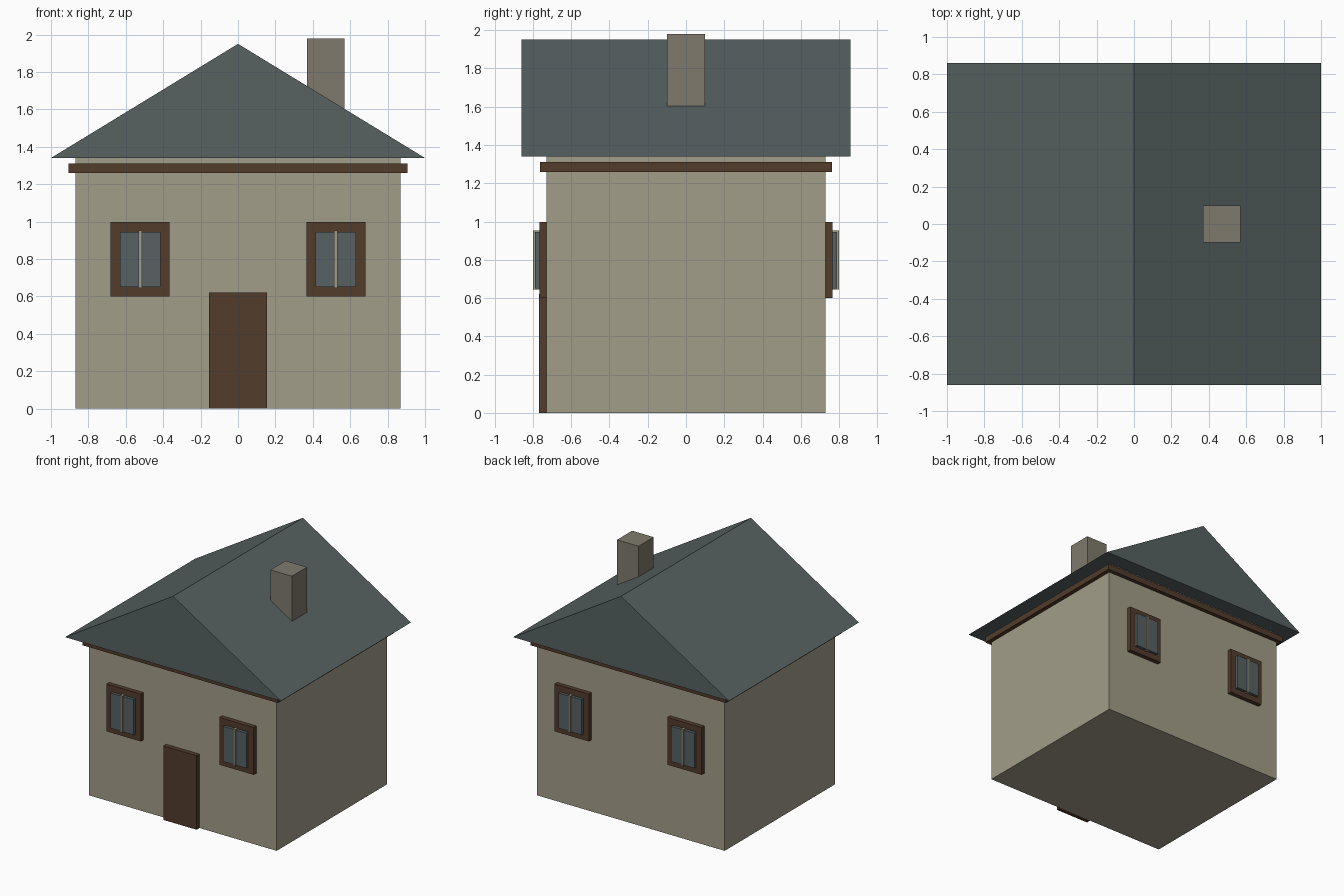
import bpy
import bmesh

cube = bpy.data.objects.get("Cube")
if cube:
    bpy.data.objects.remove(cube, do_unlink=True)


def material(name, rgb):
    mat = bpy.data.materials.new(name)
    mat.use_nodes = True
    mat.diffuse_color = (*rgb, 1)
    mat.node_tree.nodes["Principled BSDF"].inputs["Base Color"].default_value = (*rgb, 1)
    return mat


plaster = material("plaster", (0.36, 0.34, 0.25))
slate = material("slate", (0.095, 0.12, 0.12))
timber = material("dark timber", (0.085, 0.045, 0.025))
stone = material("chimney stone", (0.21, 0.195, 0.15))
glass = material("window glass", (0.095, 0.12, 0.125))


def finish(name, bm, mat):
    bmesh.ops.recalc_face_normals(bm, faces=bm.faces)
    mesh = bpy.data.meshes.new(name)
    bm.to_mesh(mesh)
    bm.free()
    mesh.materials.append(mat)
    obj = bpy.data.objects.new(name, mesh)
    bpy.context.collection.objects.link(obj)
    return obj


def box(name, x, y, z, mat):
    """Box spanning the given (low, high) range on each axis."""
    bm = bmesh.new()
    bmesh.ops.create_cube(bm, size=1)
    for v in bm.verts:
        for i, (low, high) in enumerate((x, y, z)):
            v.co[i] = low if v.co[i] < 0 else high
    return finish(name, bm, mat)


# Walls and the timber band under the eaves
box("walls", (-0.87, 0.87), (-0.73, 0.73), (0, 1.345), plaster)
box("eaves_band", (-0.905, 0.905), (-0.763, 0.763), (1.26, 1.31), timber)

# Gabled roof: a triangle extruded from front to back
bm = bmesh.new()
gable = bm.faces.new([bm.verts.new((x, -0.86, z)) for x, z in ((-1, 1.34), (1, 1.34), (0, 1.95))])
sweep = bmesh.ops.extrude_face_region(bm, geom=[gable], use_keep_orig=True)
for v in sweep["geom"]:
    if isinstance(v, bmesh.types.BMVert):
        v.co.y = 0.86
finish("roof", bm, slate)

# Chimney on the left slope, and the front door
box("chimney", (0.37, 0.57), (-0.1, 0.1), (1.5, 1.98), stone)
box("door", (-0.155, 0.155), (-0.768, -0.72), (0, 0.62), timber)

# Two windows on the front and two on the back
for side, d in (("front", -1), ("back", 1)):
    for hand, s in (("right", -1), ("left", 1)):
        def panel(part, half, depth, z, mat):
            cx = 0.523 * s
            y = sorted((0.72 * d, depth * d))
            box(f"{side}_{hand}_window_{part}", (cx - half, cx + half), y, z, mat)

        panel("frame", 0.158, 0.766, (0.6, 0.997), timber)
        panel("pane", 0.108, 0.79, (0.65, 0.945), glass)
        panel("mullion", 0.01, 0.8, (0.645, 0.953), plaster)
